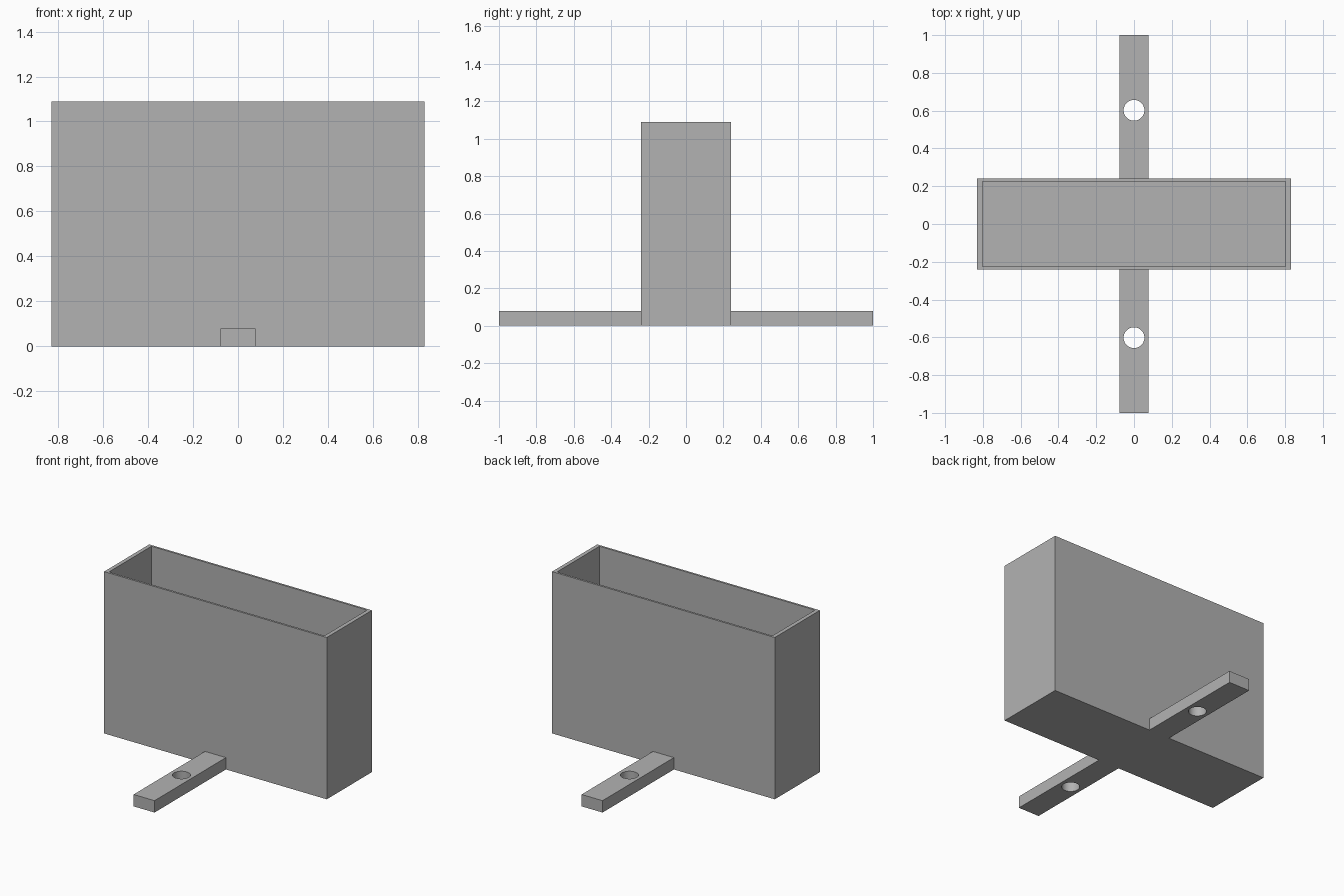
import bpy

if "Cube" in bpy.data.objects:
    bpy.data.objects.remove(bpy.data.objects["Cube"])

grey = bpy.data.materials.new("mid_grey")
grey.diffuse_color = (0.448, 0.448, 0.448, 1)
grey.use_nodes = True
grey.node_tree.nodes["Principled BSDF"].inputs["Base Color"].default_value = grey.diffuse_color


def block(name, x, y, z0, z1):
    """Block centred on x and y, with half widths x and y."""
    bpy.ops.mesh.primitive_cube_add(size=1, location=(0, 0, (z0 + z1) / 2))
    ob = bpy.context.object
    ob.name = name
    ob.scale = (2 * x, 2 * y, z1 - z0)
    bpy.ops.object.transform_apply(location=True, rotation=False, scale=True)
    ob.data.materials.append(grey)
    return ob


def combine(target, tool, operation):
    """Apply a boolean and remove the tool object."""
    mod = target.modifiers.new(operation.lower(), 'BOOLEAN')
    mod.operation = operation
    mod.solver = 'EXACT'
    mod.object = tool
    bpy.context.view_layer.objects.active = target
    bpy.ops.object.modifier_apply(modifier=mod.name)
    bpy.data.objects.remove(tool, do_unlink=True)


# Outer box joined to the mounting bar that runs under it
holder = block("open_box_with_mounting_tabs", 0.83, 0.24, 0, 1.09)
combine(holder, block("mounting_bar", 0.078, 1.0, 0, 0.08), 'UNION')

# Open cavity with thin walls and a floor
combine(holder, block("cavity", 0.803, 0.226, 0.03, 1.2), 'DIFFERENCE')

# Screw hole through each tab
for side in (-1, 1):
    bpy.ops.mesh.primitive_cylinder_add(vertices=48, radius=0.055, depth=0.4,
                                        location=(0, side * 0.602, 0.04))
    hole = bpy.context.object
    hole.data.materials.append(grey)
    combine(holder, hole, 'DIFFERENCE')

# Smooth hole walls, sharp box edges
bpy.ops.object.select_all(action='DESELECT')
holder.select_set(True)
bpy.context.view_layer.objects.active = holder
bpy.ops.object.shade_smooth_by_angle()
